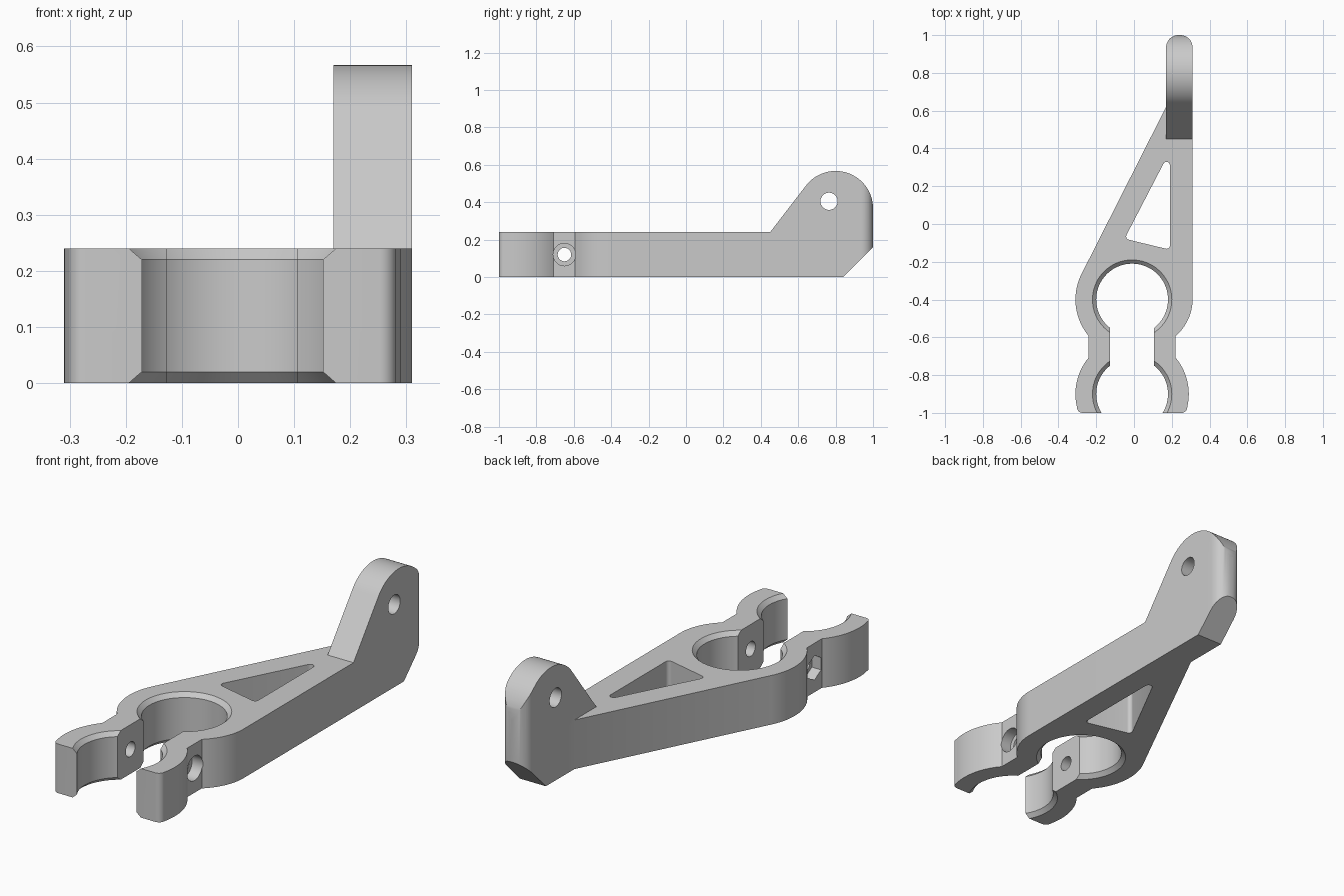
import bpy, bmesh
from math import sin, cos, tan, pi, radians
from mathutils import Vector

cube = bpy.data.objects.get("Cube")
if cube:
    bpy.data.objects.remove(cube, do_unlink=True)

GREY = (0.59, 0.59, 0.59, 1)
grey = bpy.data.materials.new("light_grey_plastic")
grey.use_nodes = True
grey.diffuse_color = GREY
grey.node_tree.nodes["Principled BSDF"].inputs["Base Color"].default_value = GREY


def arc(cx, cy, rx, a0, a1, n=24, ry=None):
    """Points on an arc, angles in degrees."""
    ry = ry or rx
    angles = [radians(a0 + (a1 - a0) * i / n) for i in range(n + 1)]
    return [(cx + rx * cos(a), cy + ry * sin(a)) for a in angles]


def ring(cx, cy, r, n=40, turn=0):
    return arc(cx, cy, r, turn, turn + 360, n)[:-1]


def fillet(corners, r, n=10):
    """Round every corner of a convex polygon."""
    out = []
    for i, c in enumerate(corners):
        p = Vector(c)
        a = (Vector(corners[i - 1]) - p).normalized()
        b = (Vector(corners[(i + 1) % len(corners)]) - p).normalized()
        half = a.angle(b) / 2
        centre = p + (a + b).normalized() * (r / sin(half))
        start = (p + a * (r / tan(half)) - centre).normalized()
        end = (p + b * (r / tan(half)) - centre).normalized()
        for k in range(n + 1):
            out.append(tuple(centre + start.slerp(end, k / n).normalized() * r))
    return out


def finish(name, bm):
    bmesh.ops.recalc_face_normals(bm, faces=bm.faces[:])
    mesh = bpy.data.meshes.new(name)
    bm.to_mesh(mesh)
    bm.free()
    mesh.materials.append(grey)
    ob = bpy.data.objects.new(name, mesh)
    bpy.context.collection.objects.link(ob)
    return ob


def prism(name, pts, lo, hi, axis="z"):
    """Extrude an outline along z (points are x, y) or x (points are y, z)."""
    def place(p, h):
        return (p[0], p[1], h) if axis == "z" else (h, p[0], p[1])
    bm = bmesh.new()
    low = [bm.verts.new(place(p, lo)) for p in pts]
    high = [bm.verts.new(place(p, hi)) for p in pts]
    bm.faces.new(low[::-1])
    bm.faces.new(high)
    for i in range(len(pts)):
        bm.faces.new((low[i - 1], low[i], high[i], high[i - 1]))
    return finish(name, bm)


def lathe(name, profile, x, y, steps=72):
    bm = bmesh.new()
    verts = [bm.verts.new((x + r, y, z)) for r, z in profile]
    edges = [bm.edges.new(pair) for pair in zip(verts, verts[1:])]
    bmesh.ops.spin(bm, geom=verts + edges, cent=(x, y, 0), axis=(0, 0, 1), angle=2 * pi, steps=steps)
    bmesh.ops.remove_doubles(bm, verts=bm.verts[:], dist=0.0001)
    return finish(name, bm)


def combine(ob, other, operation):
    mod = ob.modifiers.new(operation.lower(), "BOOLEAN")
    mod.operation, mod.solver, mod.object = operation, "EXACT", other
    bpy.context.view_layer.objects.active = ob
    bpy.ops.object.modifier_apply(modifier=mod.name)
    bpy.data.objects.remove(other, do_unlink=True)


H = 0.24          # arm height
CX = -0.01        # clip centre line
Y1, Y2 = -0.4, -0.9   # main bore and front jaw centres

# Arm with clip outline, solid
outline = [(0.31, 0.62), (0.17, 0.62)]
outline += arc(CX, Y1, 0.3, 153, 220)
outline += arc(CX, Y2, 0.3, 140, 193)
outline += arc(-0.272, -0.97, 0.03, 190, 270, 8)
outline += arc(0.252, -0.97, 0.03, 270, 350, 8)
outline += arc(CX, Y2, 0.3, -13, 40)
outline += arc(CX, Y1, 0.32, -44, 0, ry=0.28)
bracket = prism("clip_bracket", outline, 0, H)

# Upright lug: side profile trimmed by a rounded plan
side = [(0.45, 0), (0.84, 0), (1.005, 0.165), (1.005, 0.37)]
side += arc(0.8, 0.367, 0.2, 0, 143, 40) + [(0.45, H)]
lug = prism("lug", side, 0.1, 0.4, "x")
plan = fillet([(0.17, 0.3), (0.31, 0.3), (0.31, 1), (0.17, 1)], 0.065)
combine(lug, prism("lug_plan", plan, -0.1, 0.7), "INTERSECT")
combine(bracket, lug, "UNION")

# Chamfered bores and the slot between the jaws
bore = [(0, -0.01), (0.22, -0.01), (0.19, 0.02), (0.19, H - 0.02), (0.22, H + 0.01), (0, H + 0.01)]
slot = [(-0.127, -1.1), (0.105, -1.1), (0.105, Y1), (-0.127, Y1)]
cutters = [lathe("bore", bore, CX, y) for y in (Y1, Y2)]
cutters.append(prism("slot", slot, -0.1, 0.4))

# Triangular window in the arm
window = fillet([(0.19, -0.136), (0.19, 0.385), (-0.05, -0.078)], 0.018)
cutters.append(prism("window", window, -0.1, 0.4))

# Clamp screw hole, round head recess and hexagonal nut recess, pivot hole
screw = (-0.65, 0.12)
cutters.append(prism("screw_hole", ring(*screw, 0.036), -0.4, 0.4, "x"))
cutters.append(prism("head_recess", ring(*screw, 0.06), 0.165, 0.3, "x"))
cutters.append(prism("nut_recess", ring(*screw, 0.06, 6, 30), -0.3, -0.19, "x"))
cutters.append(prism("pivot_hole", ring(0.765, 0.405, 0.046), 0.1, 0.4, "x"))
for cutter in cutters:
    combine(bracket, cutter, "DIFFERENCE")

# Smooth curves with sharp edges kept
bpy.ops.object.select_all(action="DESELECT")
bracket.select_set(True)
bpy.context.view_layer.objects.active = bracket
bpy.ops.object.shade_smooth_by_angle(angle=radians(30))
